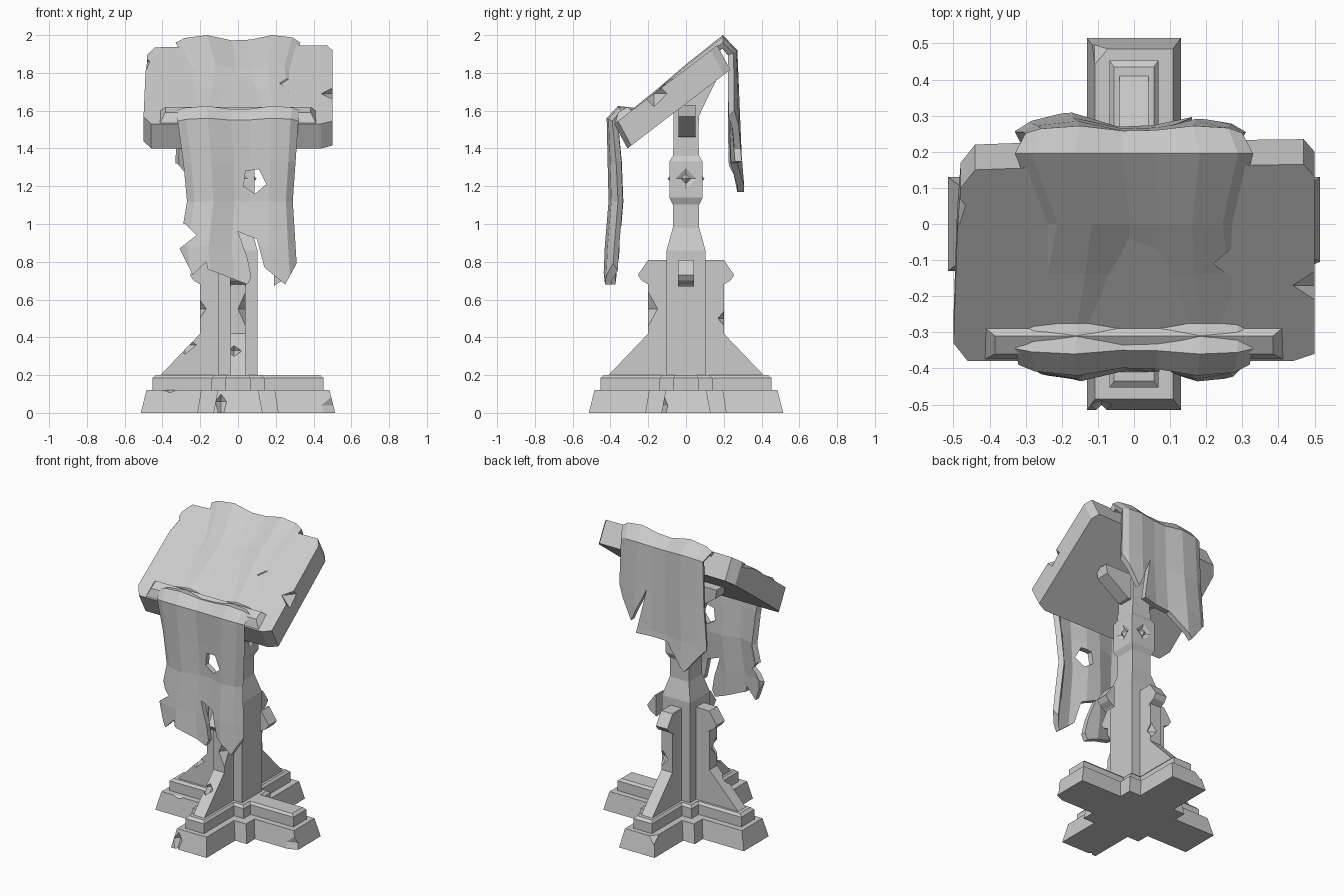
import bpy, bmesh
from math import pi, cos, sin
from mathutils import Matrix, Vector

if "Cube" in bpy.data.objects:
    bpy.data.objects.remove(bpy.data.objects["Cube"])


def make(name, verts, faces, recalc=True):
    me = bpy.data.meshes.new(name)
    me.from_pydata(verts, [], faces)
    if recalc:
        bm = bmesh.new()
        bm.from_mesh(me)
        bmesh.ops.recalc_face_normals(bm, faces=bm.faces)
        bm.to_mesh(me)
        bm.free()
    ob = bpy.data.objects.new(name, me)
    bpy.context.collection.objects.link(ob)
    return ob


def loft(name, rings):
    n, m = len(rings[0]), len(rings)
    faces = [(k*n+i, k*n+(i+1) % n, (k+1)*n+(i+1) % n, (k+1)*n+i)
             for k in range(m-1) for i in range(n)]
    faces += [tuple(range(n)), tuple(range((m-1)*n, m*n))]
    return make(name, [p for r in rings for p in r], faces)


def rect(hx, hy, z):
    return [(-hx, -hy, z), (hx, -hy, z), (hx, hy, z), (-hx, hy, z)]


def prism(name, pts, axis, a, b):
    def put(p, d):
        v = list(p)
        v.insert(axis, d)
        return tuple(v)
    return loft(name, [[put(p, a) for p in pts], [put(p, b) for p in pts]])


def turn(ob, k):
    ob.data.transform(Matrix.Rotation(k*pi/2, 4, 'Z'))
    return ob


def modify(ob, kind, **props):
    m = ob.modifiers.new(kind, kind)
    for k, v in props.items():
        setattr(m, k, v)
    bpy.context.view_layer.objects.active = ob
    bpy.ops.object.modifier_apply(modifier=m.name)


def cut(obs, cutter):
    for ob in obs:
        modify(ob, 'BOOLEAN', operation='DIFFERENCE', object=cutter, solver='EXACT')
    bpy.data.objects.remove(cutter)


def chips(name, spots):
    # each spot: x, y, z and octahedron radii
    verts, faces = [], []
    for x, y, z, rx, ry, rz in spots:
        o = len(verts)
        verts += [(x+rx, y, z), (x, y+ry, z), (x-rx, y, z), (x, y-ry, z), (x, y, z+rz), (x, y, z-rz)]
        for i in range(4):
            j = (i+1) % 4
            faces += [(o+i, o+j, o+4), (o+j, o+i, o+5)]
    return make(name, verts, faces)


# Stepped cross-shaped plinth
stone = []
for k in range(2):
    stone.append(turn(loft("plinth_arm", [rect(.515, .13, 0), rect(.485, .108, .12)]), k))
    stone.append(turn(loft("upper_step_arm", [rect(.453, .068, .115), rect(.453, .068, .185),
                                              rect(.435, .055, .2)]), k))
loft("plinth_core", [rect(.215, .215, 0), rect(.195, .195, .12)])
loft("upper_step_core", [rect(.14, .14, .115), rect(.14, .14, .185), rect(.125, .125, .2)])

# Four buttress fins with hooked caps
fin = [(.05, .19), (.42, .19), (.2, .42), (.2, .81), (.05, .81)]
cap = [(.19, .67), (.2, .68), (.235, .7), (.255, .73), (.2, .81), (.19, .81)]
for k in range(4):
    stone.append(turn(prism("buttress", fin, 1, -.04, .04), k))
    turn(prism("buttress_cap", cap, 1, -.042, .042), k)

# Column, collar and knob
column = loft("column", [rect(h, h, z) for h, z in
              [(.103, .19), (.103, .86), (.07, .98), (.07, 1.4)]])
knob = loft("knob", [rect(h, h, z) for h, z in
            [(.068, 1.1), (.088, 1.14), (.088, 1.33), (.07, 1.36)]])
cut([knob], chips("diamond_recess_cutter",
                  [(s*.1*(1-a), s*.1*a, 1.24, .055*a+.035*(1-a)+.03*a, .055*(1-a)+.035*a+.03*(1-a), .085)
                   for s in (-1, 1) for a in (0, 1)]))
for k in range(4):
    turn(chips("knob_diamond", [(.062, 0, 1.24, .035, .045, .045)]), k)

# Neck and brackets carrying the board
prism("neck", [(-.065, 1.35), (.065, 1.35), (.068, 1.57), (.12, 1.68), (.19, 1.82), (-.065, 1.62)],
      0, -.065, .065)
for s in (-1, 1):
    prism("board_bracket", [(0, 1.46), (s*.09, 1.46), (s*.25, 1.57), (s*.26, 1.63), (0, 1.63)],
          1, -.04, .05)

# Sloping reading board with uneven edges
edge = [(-.46, -.38), (.44, -.38), (.5, -.36), (.5, .13), (.47, .165), (-.3, .155), (-.44, .15),
        (-.48, .1), (-.49, -.03), (-.5, -.33)]
top = [(x, y, 1.53+.764*(y+.38)) for x, y in edge]
board = loft("reading_board", [top, [(x, y+.07, z-.13) for x, y, z in top]])
stone.append(board)
ledge = [(-.375, 1.53), (-.36, 1.59), (-.31, 1.62), (-.285, 1.595)]
loft("book_ledge", [[(s*(.415 - .03*(i in (1, 2))), y, z) for i, (y, z) in enumerate(ledge)]
                    for s in (-1, 1)])

# Chipped stone and wood
cut(stone, chips("damage_cutter", [
    (.52, -.14, .04, .12, .05, .16), (-.36, -.13, .13, .1, .06, .035), (-.09, -.52, .06, .05, .05, .1),
    (-.21, -.03, .55, .05, .06, .07), (.21, .03, .6, .04, .06, .07), (-.28, -.04, .36, .06, .04, .05),
    (.04, -.2, .55, .04, .05, .09), (-.02, -.29, .33, .04, .05, .06), (-.11, .5, .12, .05, .06, .05),
    (.03, .21, .5, .05, .05, .06), (.2, -.03, .62, .05, .04, .08), (.26, .04, .37, .05, .03, .05),
    (.51, -.17, 1.69, .07, .08, .08), (-.5, .0, 1.86, .05, .16, .06)]))

# Cloth: rows run from the back hem over the board to the front hem
# row: y, z, left x, right x, fold depth in y, fold depth in z
rows = [(.315, 1.12, -.33, .30, .9, 0), (.295, 1.36, -.33, .31, .8, 0), (.285, 1.6, -.31, .31, .6, 0),
        (.272, 1.92, -.30, .30, .4, .3), (.195, 2.0, -.33, .33, 0, .8), (.0, 1.845, -.25, .28, 0, .6),
        (-.14, 1.725, -.28, .30, 0, .6), (-.275, 1.615, -.32, .33, 0, .6), (-.36, 1.625, -.33, .33, -.3, .5),
        (-.42, 1.56, -.32, .32, -.6, .3), (-.415, 1.33, -.29, .305, -.9, 0), (-.41, 1.12, -.27, .29, -1, 0),
        (-.43, .88, -.31, .305, -1, 0), (-.44, .64, -.29, .32, -.9, 0)]
cols = [(-1, .05), (-.86, .02), (-.5, 0), (-.1, .035), (.2, .03), (.55, 0), (.87, .015), (1, .05)]
verts = []
for y, z, l, r, fy, fz in rows:
    for t, d in cols:
        verts.append(((l+r)/2 + t*(r-l)/2, y - d*fy, z - d*fz))
n = len(cols)
faces = [(i*n+j, (i+1)*n+j, (i+1)*n+j+1, i*n+j+1) for i in range(len(rows)-1) for j in range(n-1)]
cloth = make("draped_cloth", verts, faces, recalc=False)
modify(cloth, 'SOLIDIFY', thickness=.035, offset=-1)

# Ragged hems, side tear and hole in the cloth
front_hem = [(-.5, .5), (-.5, 1.0), (-.28, 1.0), (-.22, .94), (-.31, .87), (-.24, .73), (-.17, .8),
             (-.16, .76), (.05, .68), (.07, .72), (.05, .82), (0, .96), (.1, .92), (.14, .77),
             (.25, .68), (.31, .79), (.5, .79), (.5, .5)]
back_hem = [(-.5, 1.0), (-.5, 1.33), (-.32, 1.32), (-.2, 1.17), (-.05, 1.32), (.16, 1.33), (.1, 1.62),
            (.2, 1.4), (.31, 1.6), (.5, 1.6), (.5, 1.0)]
tear = [(.42, -.02), (.28, -.06), (.22, -.11), (.31, -.175), (.42, -.175)]
hole = [(.03, 1.2), (.09, 1.16), (.15, 1.21), (.11, 1.29), (.04, 1.28)]
cut([cloth], prism("front_hem_cutter", front_hem, 1, -.6, -.22))
cut([cloth], prism("back_hem_cutter", back_hem, 1, .1, .6))
cut([cloth], prism("tear_cutter", tear, 2, 1.6, 2.2))
cut([cloth], prism("hole_cutter", hole, 1, -.6, -.22))
